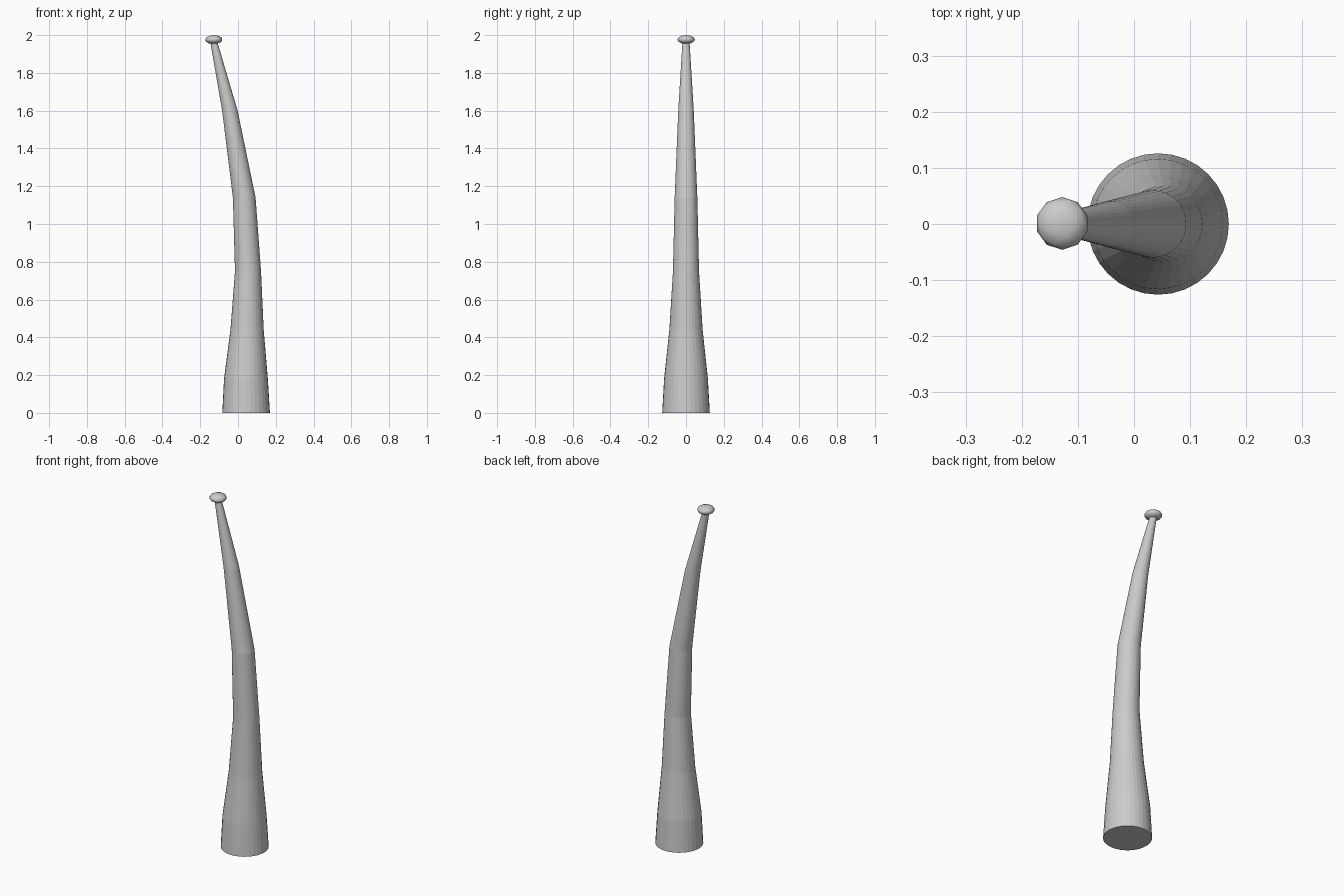
import bpy, bmesh, math

if "Cube" in bpy.data.objects:
    bpy.data.objects.remove(bpy.data.objects["Cube"])

SIDES = 32
# Stalk rings: centre x, height z, radius
RINGS = [
    (0.043, 0.00, 0.126),
    (0.042, 0.18, 0.116),
    (0.048, 0.44, 0.088),
    (0.053, 0.75, 0.069),
    (0.033, 1.14, 0.060),
    (-0.043, 1.60, 0.041),
    (-0.127, 1.96, 0.019),
]

# Tapered, bending stalk lofted through the rings
bm = bmesh.new()
loops = []
for cx, z, r in RINGS:
    loops.append([bm.verts.new((cx + r * math.cos(2 * math.pi * i / SIDES),
                                r * math.sin(2 * math.pi * i / SIDES), z))
                  for i in range(SIDES)])
for low, high in zip(loops, loops[1:]):
    for i in range(SIDES):
        j = (i + 1) % SIDES
        bm.faces.new((low[i], low[j], high[j], high[i]))
bm.faces.new(loops[0][::-1])
bm.faces.new(loops[-1])
mesh = bpy.data.meshes.new("stalk")
bm.to_mesh(mesh)
bm.free()
stalk = bpy.data.objects.new("stalk", mesh)
bpy.context.collection.objects.link(stalk)

# Small flattened knob on the tip
bpy.ops.mesh.primitive_ico_sphere_add(subdivisions=2, radius=0.047,
                                      location=(-0.128, 0.001, 1.976))
knob = bpy.context.object
knob.name = "tip_knob"
knob.scale.z = 0.51
bpy.ops.object.transform_apply(location=False, rotation=False, scale=True)
bpy.ops.object.shade_smooth()
